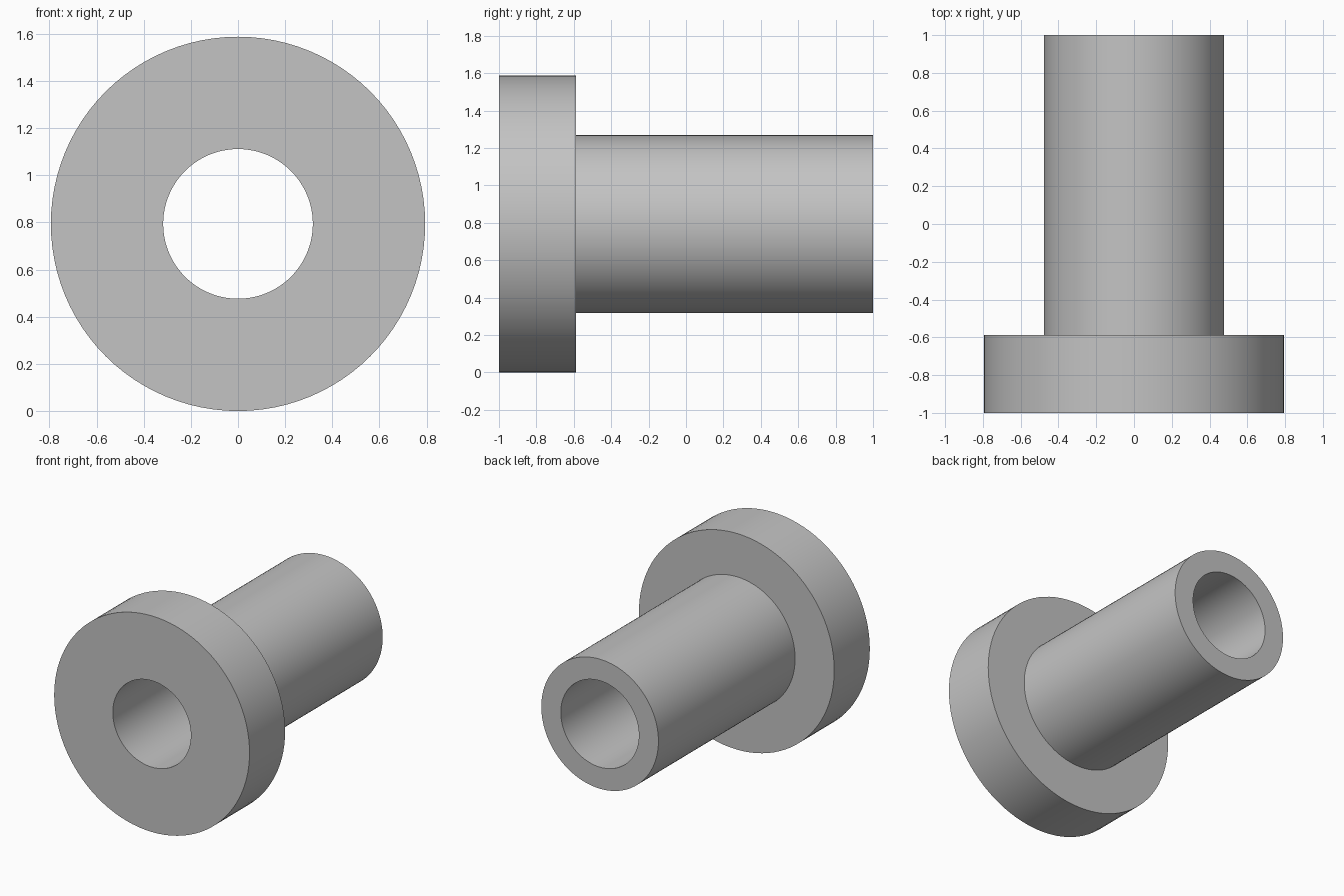
import bpy, bmesh, math
from mathutils import Matrix, Vector

cube = bpy.data.objects.get("Cube")
if cube:
    bpy.data.objects.remove(cube, do_unlink=True)

# Dimensions
FLANGE_R, TUBE_R, BORE_R = 0.794, 0.476, 0.3175
FRONT, STEP, BACK = -1.0, -0.587, 1.0
SEGMENTS = 96

# Plain grey material
grey = bpy.data.materials.new("grey")
grey.use_nodes = True
colour = (0.55, 0.55, 0.55, 1)
grey.diffuse_color = colour
grey.node_tree.nodes["Principled BSDF"].inputs["Base Color"].default_value = colour

# Closed half-section (radius, y) spun around the bore axis
profile = [(BORE_R, FRONT), (FLANGE_R, FRONT), (FLANGE_R, STEP),
           (TUBE_R, STEP), (TUBE_R, BACK), (BORE_R, BACK)]
bm = bmesh.new()
verts = [bm.verts.new((r, y, 0)) for r, y in profile]
edges = [bm.edges.new((v, verts[(i + 1) % len(verts)])) for i, v in enumerate(verts)]
bmesh.ops.spin(bm, geom=verts + edges, cent=(0, 0, 0), axis=(0, 1, 0),
               angle=math.tau, steps=SEGMENTS, use_merge=True)
bmesh.ops.remove_doubles(bm, verts=bm.verts, dist=0.0001)
bmesh.ops.recalc_face_normals(bm, faces=bm.faces)
bmesh.ops.transform(bm, matrix=Matrix.Translation(Vector((0, 0, FLANGE_R))), verts=bm.verts)

mesh = bpy.data.meshes.new("flanged_bushing")
bm.to_mesh(mesh)
bm.free()
mesh.materials.append(grey)
bushing = bpy.data.objects.new("flanged_bushing", mesh)
bpy.context.collection.objects.link(bushing)

# Smooth round walls, sharp rims
bpy.ops.object.select_all(action="DESELECT")
bushing.select_set(True)
bpy.context.view_layer.objects.active = bushing
bpy.ops.object.shade_smooth_by_angle(angle=math.radians(30))
